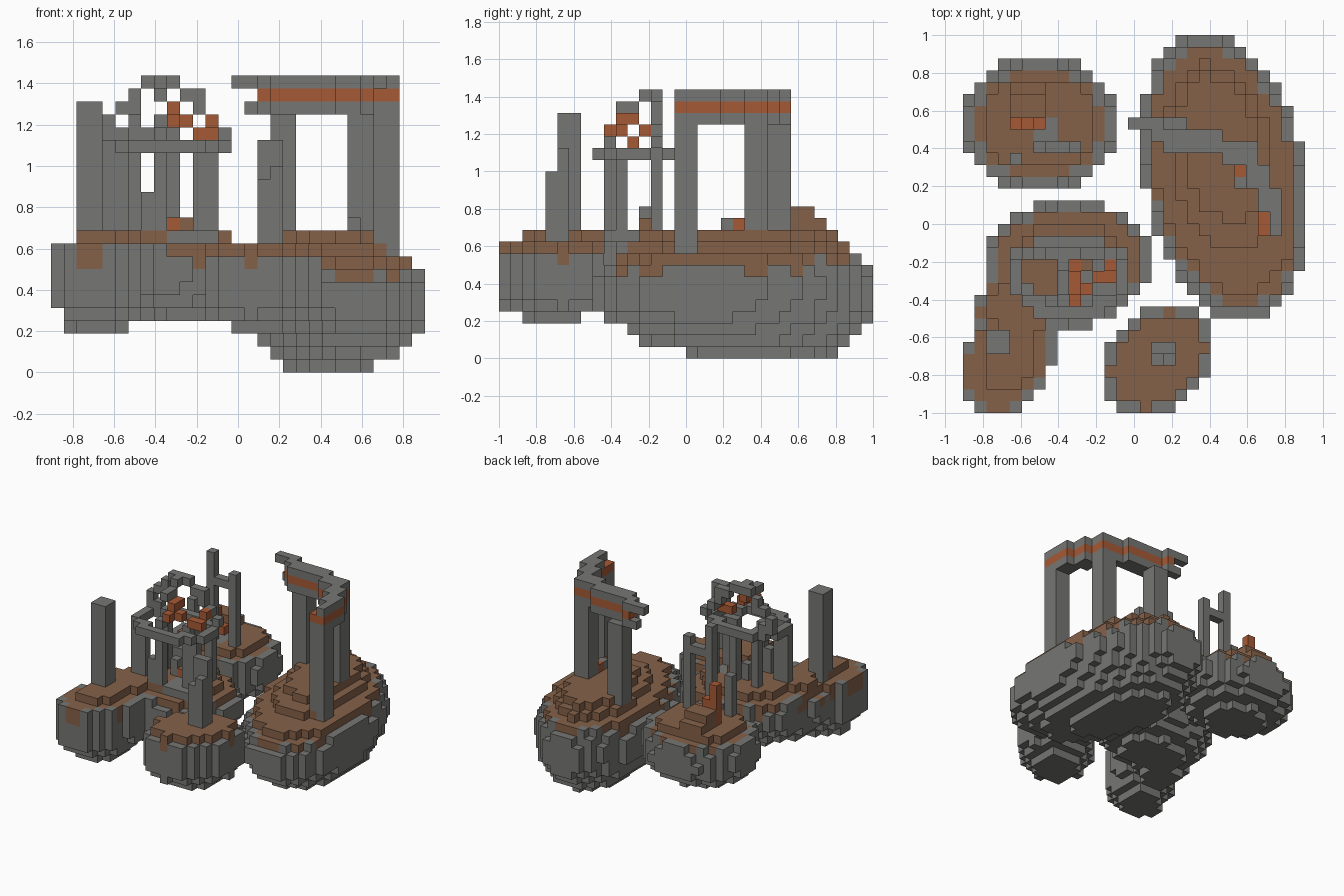
import bpy, bmesh, math

cube = bpy.data.objects.get("Cube")
if cube:
    bpy.data.objects.remove(cube, do_unlink=True)

U = 0.0625            # edge of one block
NX, NY = 29, 32       # blocks across the whole scene


def material(name, rgb):
    m = bpy.data.materials.new(name)
    m.use_nodes = True
    m.diffuse_color = (*rgb, 1)
    m.node_tree.nodes["Principled BSDF"].inputs["Base Color"].default_value = (*rgb, 1)
    return m


MATS = [material("stone grey", (0.18, 0.18, 0.172)),
        material("soil brown", (0.235, 0.12, 0.066)),
        material("rust orange", (0.38, 0.1, 0.036))]
STONE, SOIL, RUST = range(3)
parts = {}            # part name -> {block cell: colour}
taken = set()         # every filled cell


def put(part, i, j, k, colour=STONE):
    if (i, j, k) not in taken:
        taken.add((i, j, k))
        parts.setdefault(part, {})[i, j, k] = colour


def box(part, xs, ys, zs, colour=STONE):
    for i in range(*xs):
        for j in range(*ys):
            for k in range(*zs):
                put(part, i, j, k, colour)


def lobe(part, cx, cy, rx, ry, shear, base, scales, soil, rim=0.86, lean=0):
    """Stack of stepped ellipses; upper blocks inside the rim are earth."""
    for n, s in enumerate(scales):
        k = base + n
        for i in range(NX):
            for j in range(NY):
                x, y = (i + 0.5 - NX / 2) * U, (j + 0.5 - NY / 2) * U
                dx, dy = x - cx - shear * (y - cy), y - cy
                ly = dy - lean * (1 - s)
                if math.hypot(dx / rx, ly / ry) <= s:
                    inside = math.hypot(dx / rx, dy / ry) < rim
                    put(part, i, j, k, SOIL if k >= soil and inside else STONE)


def beam(part, a, b, k, colour, side, start=0):
    """Two-block-wide stepped run of blocks from a to b."""
    steps = max(abs(b[0] - a[0]), abs(b[1] - a[1]))
    for n in range(start, steps + 1):
        i = math.floor(a[0] + (b[0] - a[0]) * n / steps + 0.5)
        j = math.floor(a[1] + (b[1] - a[1]) * n / steps + 0.5)
        put(part, i, j, k, colour)
        if n > 1:
            put(part, i + side[0], j + side[1], k, colour)


# Paving set into the earth
box("back_paving", (6, 8), (22, 25), (10, 11))
box("pavilion_paving", (9, 13), (9, 13), (10, 11))

# Floating islands
TOPPED = [0.55, 0.8, 0.94, 1, 0.98, 0.92, 0.7]
lobe("large_island", 0.48, 0.25, 0.43, 0.77, -0.15, 0,
     [0.5, 0.73, 0.83, 0.92, 0.98, 1, 1, 0.95, 0.86, 0.64, 0.5], 7, 0.88, 0.3)
lobe("back_island", -0.5, 0.53, 0.42, 0.355, 0, 4, TOPPED, 8, 0.82)
box("back_mound", (4, 7), (25, 27), (11, 13), SOIL)
box("back_mound", (4, 7), (25, 28), (11, 12), SOIL)
lobe("tail_link", -0.6, -0.42, 0.22, 0.28, 0.2, 4, TOPPED, 8, 0.95)
lobe("middle_island", -0.36, -0.22, 0.45, 0.345, 0.12, 4, TOPPED, 8)
lobe("tail_island", -0.67, -0.72, 0.245, 0.3, 0.25, 3,
     [0.6, 0.8, 0.94, 1, 1, 0.98, 0.95, 0.55], 8)
lobe("front_island", 0.125, -0.72, 0.285, 0.295, 0.25, 3,
     [0.6, 0.85, 1, 1, 1, 0.98, 0.85], 8, 0.87)

# Gateway on the large island
box("gateway_left_column", (17, 19), (23, 25), (8, 20))
box("gateway_corner_column", (23, 25), (21, 23), (8, 20))
box("gateway_front_column", (25, 27), (15, 17), (7, 20))
for k, colour, start in ((20, STONE, 1), (21, RUST, 2), (22, STONE, 0)):
    beam("gateway_lintel", (14, 24), (24, 22), k, colour, (0, -1), start)
    beam("gateway_lintel", (24, 22), (26, 17), k, colour, (-1, 0))
    box("gateway_lintel", (26 if k == 22 else 25, 27), (15, 17), (k, k + 1), colour)
put("rust_stub", 23, 20, 11, RUST)
put("stone_stub", 23, 19, 11)
box("stub_soil", (23, 24), (19, 21), (9, 11), SOIL)

# Lone columns
box("tail_column", (2, 4), (5, 7), (9, 21))
for i, j, top in ((16, 4, 15), (17, 4, 16), (16, 5, 18), (17, 5, 18)):
    box("front_column", (i, i + 1), (j, j + 1), (8, top))

# Ruined pavilion on the middle island
for i, j in ((4, 10), (5, 10), (6, 13), (8, 9), (9, 13), (11, 10), (12, 13), (12, 10)):
    box("pavilion_pillars", (i, i + 1), (j, j + 1), (10, 17))
box("pavilion_broken_pillar", (7, 8), (9, 10), (10, 14))
for n in range(72):
    a = math.radians(n * 5)
    put("pavilion_ring", math.floor(9 + 4.6 * math.cos(a)),
        math.floor(11.5 + 3.2 * math.sin(a)), 17)
for i, k in ((4, 19), (4, 18), (5, 18), (5, 20), (6, 20), (6, 21), (7, 22), (8, 22),
             (9, 22), (10, 21), (11, 21), (11, 20), (12, 19), (13, 18)):
    put("dome_long_rib", i, 13, k)
for j, k in ((9, 18), (10, 19), (10, 21), (11, 21), (12, 22)):
    put("dome_cross_rib", 8, j, k)
for i, j, k in ((9, 10, 20), (9, 11, 20), (9, 9, 19), (10, 10, 19),
                (11, 11, 18), (12, 11, 18), (12, 12, 19)):
    put("dome_rust_blocks", i, j, k, RUST)
put("pavilion_rust_base", 9, 12, 11, RUST)
put("pavilion_soil_base", 10, 12, 11, SOIL)
box("pavilion_stone_base", (8, 9), (12, 13), (11, 13))

# Broken gate and stubs on the back island
box("back_gate_tall_post", (6, 7), (22, 23), (10, 22))
box("back_gate_short_post", (9, 10), (22, 23), (10, 20))
box("back_gate_bar", (6, 10), (22, 23), (18, 19))
box("back_stone_post", (4, 5), (21, 22), (10, 16))
for i, top in ((4, 16), (5, 14), (6, 12)):
    box("back_rust_steps", (i, i + 1), (24, 25), (11, top), RUST)

# Turn the blocks of each part into a mesh of its exposed faces
SIDES = [(axis, d) for axis in range(3) for d in (0, 1)]
for name, cells in parts.items():
    bm = bmesh.new()
    corners = {}

    def vert(c):
        if c not in corners:
            corners[c] = bm.verts.new(((c[0] - NX / 2) * U, (c[1] - NY / 2) * U, c[2] * U))
        return corners[c]

    for cell, colour in cells.items():
        for axis, d in SIDES:
            beside = list(cell)
            beside[axis] += 2 * d - 1
            if tuple(beside) in taken:
                continue
            u, v = (axis + 1) % 3, (axis + 2) % 3
            loop = []
            for du, dv in ((0, 0), (1, 0), (1, 1), (0, 1)):
                c = list(cell)
                c[axis] += d
                c[u] += du
                c[v] += dv
                loop.append(vert(tuple(c)))
            face = bm.faces.new(loop if d else loop[::-1])
            face.material_index = colour
    mesh = bpy.data.meshes.new(name)
    bm.to_mesh(mesh)
    bm.free()
    for m in MATS:
        mesh.materials.append(m)
    bpy.context.scene.collection.objects.link(bpy.data.objects.new(name, mesh))
